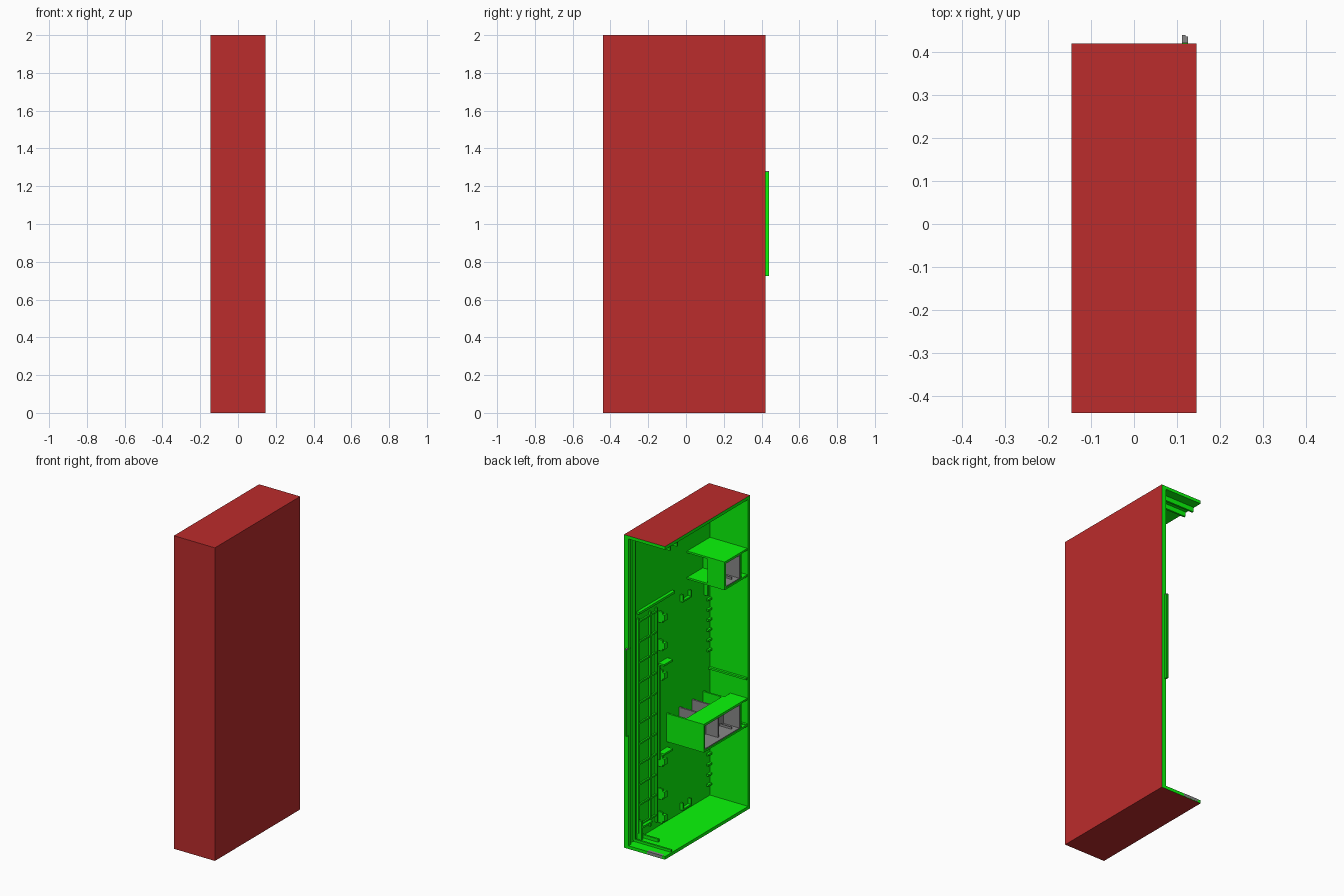
import bpy, bmesh
from mathutils import Matrix, Vector

if "Cube" in bpy.data.objects:
    bpy.data.objects.remove(bpy.data.objects["Cube"])


def material(name, rgb):
    m = bpy.data.materials.new(name)
    m.diffuse_color = (*rgb, 1)
    m.use_nodes = True
    m.node_tree.nodes["Principled BSDF"].inputs["Base Color"].default_value = m.diffuse_color
    return m


RED = material("outer_red", (0.50, 0.025, 0.025))
GREEN = material("inner_green", (0.003, 0.95, 0.003))
GREY = material("dark_grey", (0.25, 0.25, 0.25))


def part(name, boxes, mats=(GREEN,)):
    """One object made of boxes given as (x0, x1, y0, y1, z0, z1)."""
    bm = bmesh.new()
    for b in boxes:
        lo, hi = Vector(b[0::2]), Vector(b[1::2])
        bmesh.ops.create_cube(bm, size=1, matrix=Matrix.Translation((lo + hi) / 2)
                              @ Matrix.Diagonal((*(hi - lo), 1)))
    me = bpy.data.meshes.new(name)
    bm.to_mesh(me)
    bm.free()
    for m in mats:
        me.materials.append(m)
    ob = bpy.data.objects.new(name, me)
    bpy.context.collection.objects.link(ob)
    return ob


W = 0.125     # inner face of the right wall
F = -0.42     # inner face of the front wall
E = -0.14     # open left edge of the inner parts
T = 0.012     # thin plate thickness

# Shell: red outside, green inside, open to the left and the back
shell = part("shell", [(-0.145, 0.145, -0.44, 0.42, 0, 2)], (RED, GREEN))
bm = bmesh.new()
bm.from_mesh(shell.data)
bm.normal_update()
bmesh.ops.delete(bm, geom=[f for f in bm.faces if f.normal.x < -0.5 or f.normal.y > 0.5],
                 context='FACES_ONLY')
bm.to_mesh(shell.data)
bm.free()
sol = shell.modifiers.new("wall", 'SOLIDIFY')
sol.thickness, sol.offset, sol.use_even_offset = 0.02, -1, True
sol.material_offset = sol.material_offset_rim = 1

# Locating tongue on the back edge, with a grey cap
part("back_tongue", [(0.112, 0.126, 0.40, 0.436, 0.725, 1.275),
                     (0.112, 0.120, 0.436, 0.44, 0.725, 1.275)])
part("tongue_cap", [(0.112, 0.126, 0.421, 0.436, 1.275, 1.28),
                    (0.112, 0.120, 0.436, 0.44, 1.275, 1.28)], (GREY,))

# Thickened back edge of the wall and the seal rail in front of it
part("seal_rails", [(W - 0.012, W, 0.395, 0.42, 0.02, 1.98),
                    (W - 0.012, W, 0.345, 0.355, 0.03, 1.95)])
part("top_ribs", [(E, W, y, y + T, 1.95, 1.98) for y in (0.35, 0.28)])
part("bottom_ribs", [(E, W, 0.34, 0.352, 0.02, 0.035), (0.0, W, 0.27, 0.282, 0.02, 0.04)])
part("bottom_insert", [(-0.125, -0.02, 0.40, 0.4205, 0.003, 0.0205)], (GREY,))

# Cable ladder on the right wall: rails and rungs
ladder = [(W - 0.014, W, y, y + 0.01, 0.06, 1.43) for y in (0.31, 0.19, 0.125)]
ladder += [(W - 0.01, W, 0.13, 0.32, z, z + 0.01)
           for z in [0.10 + 0.13 * i for i in range(11)]]
part("cable_ladder", ladder)
part("ladder_top_bar", [(W - 0.02, W, -0.04, 0.32, 1.46, 1.475)])
part("ladder_foot", [(W - 0.03, W, 0.30, 0.315, 0.02, 0.14),
                     (W - 0.03, W, 0.20, 0.30, 0.09, 0.102)])

# Board clips: a post with a hooked nose
clips = []
for z in (1.36, 1.18, 0.99, 0.44, 0.23, 0.08):
    clips += [(W - 0.03, W, 0.09, 0.102, z - 0.035, z + 0.035),
              (W - 0.045, W - 0.028, 0.075, 0.102, z - 0.02, z + 0.02)]
part("board_clips", clips)
part("board_ledges", [(W - 0.04, W, 0.01, 0.10, z, z + T) for z in (1.05, 0.48)]
     + [(W - 0.015, W, 0.10, 0.11, 0.45, 1.05)])

# U shaped brackets standing off the right wall
brackets = []
for z in (1.37, 0.04):
    brackets += [(W - 0.02, W, y, y + 0.01, z, z + 0.045) for y in (-0.21, -0.13)]
    brackets.append((W - 0.02, W, -0.21, -0.12, z, z + 0.01))
part("u_brackets", brackets)

# Rows of teeth in the front corner, and ledges across the front wall
teeth = [0.95 + 0.065 * i for i in range(6)] + [0.09 + 0.065 * i for i in range(5)]
part("corner_teeth", [(W - 0.015, W, F, F + 0.035, z, z + 0.012) for z in teeth])
part("corner_posts", [(W - 0.025, W, -0.37, -0.362, z, z + 0.07) for z in (1.32, 0.36)])
part("front_ledges", [(E, W, F, F + 0.015, z, z + T) for z in (0.83, 0.535)])


def socket(name, y0, y1, z0, z1, back, side_x, top_x, splits):
    """Green bay that opens left, with a grey liner inside."""
    part(name + "_bay", [
        (E, top_x, F, y1, z1 - T, z1),            # top
        (E, W, F, y1, z0, z0 + T),                # bottom
        (E, side_x, y1 - T, y1, z0, z1),          # back side
        (E, W, y0, y0 + T, z0, z1),               # front side
        (back, back + T, y0, y1, z0, z1)])        # floor of the recess
    a, b, c, d, g = y0 + T, y1 - T, z0 + T, z1 - T, 0.006
    liner = [(E + 0.003, back, a, b, c, c + g), (E + 0.003, back, a, b, d - g, d),
             (E + 0.003, back, a, a + g, c, d), (E + 0.003, back, b - g, b, c, d),
             (back - g, back, a, b, c, d)]
    liner += [(E + 0.03, back, y - g, y + g, c, d) for y in splits]
    # small guide ribs on the liner
    liner += [(E + 0.03, back, y, y + g, z, z + 0.02) for y in (a + 0.04, b - 0.04)
              for z in (c, d - 0.02)]
    part(name + "_liner", liner, (GREY,))


socket("upper_socket", -0.36, -0.19, 1.487, 1.667, -0.03, -0.03, W, ())
socket("lower_socket", -0.36, 0.02, 0.53, 0.71, -0.02, W, -0.02, (-0.17,))

# Partitions behind the lower socket
part("socket_partitions", [(-0.01, W, y, y + T, 0.54, 0.70) for y in (-0.12, -0.25)], (GREY,))
